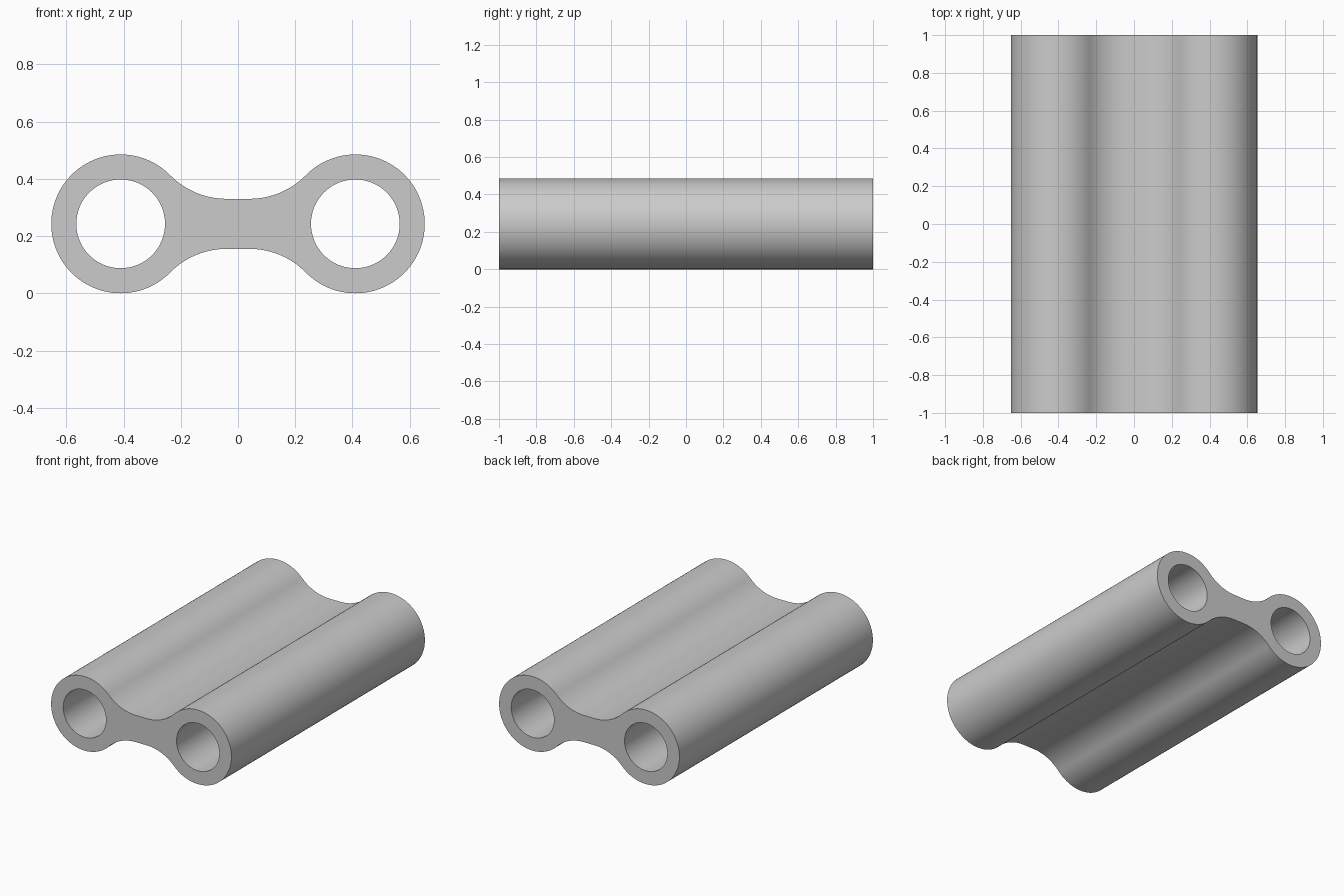
import bpy, bmesh
from math import atan2, cos, hypot, pi, sin

cube = bpy.data.objects.get("Cube")
if cube:
    bpy.data.objects.remove(cube)

LENGTH = 2.0
TUBE_X, TUBE_Z = 0.41, 0.2425      # tube centre
OUTER, BORE = 0.2425, 0.155        # tube radii
WEB_HALF = 0.0875                  # half thickness of the web at its middle
FLAT_X = 0.04                      # half width of the flat part of the web


def arc(cx, cz, radius, start, end, steps):
    angles = [start + (end - start) * i / steps for i in range(steps + 1)]
    return [(cx + radius * cos(a), cz + radius * sin(a)) for a in angles]


# Fillet arc tangent to both the flat web and the tube
dx = TUBE_X - FLAT_X
fillet = (dx**2 + WEB_HALF**2 - OUTER**2) / (2 * (OUTER - WEB_HALF))
fillet_z = WEB_HALF + fillet
touch = atan2(fillet_z, -dx)

# Upper right quarter of the outline, mirrored to the other three
quarter = arc(TUBE_X, 0, OUTER, 0, touch, 36)
quarter += arc(FLAT_X, fillet_z, fillet, touch - pi, -pi / 2, 16)[1:]
upper = quarter + [(-x, z) for x, z in reversed(quarter)]
outline = upper + [(x, -z) for x, z in reversed(upper[1:-1])]
bores = [arc(side * TUBE_X, 0, BORE, 0, 2 * pi, 64)[:-1] for side in (-1, 1)]

# Fill the end face between the outline and the two bores, then extrude it
bm = bmesh.new()
edges = []
for loop in [outline] + bores:
    verts = [bm.verts.new((x, -LENGTH / 2, TUBE_Z + z)) for x, z in loop]
    edges += [bm.edges.new((v, verts[i - 1])) for i, v in enumerate(verts)]
bmesh.ops.triangle_fill(bm, edges=edges, use_beauty=True, normal=(0, -1, 0))
# Keep the bores open
for face in list(bm.faces):
    c = face.calc_center_median()
    if hypot(abs(c.x) - TUBE_X, c.z - TUBE_Z) < BORE * 0.98 and all(
            hypot(abs(v.co.x) - TUBE_X, v.co.z - TUBE_Z) < BORE * 1.01 for v in face.verts):
        bm.faces.remove(face)
result = bmesh.ops.extrude_face_region(bm, geom=bm.faces[:], use_keep_orig=True)
moved = [g for g in result["geom"] if isinstance(g, bmesh.types.BMVert)]
bmesh.ops.translate(bm, verts=moved, vec=(0, LENGTH, 0))
bmesh.ops.recalc_face_normals(bm, faces=bm.faces[:])

mesh = bpy.data.meshes.new("double_tube")
bm.to_mesh(mesh)
bm.free()
body = bpy.data.objects.new("double_tube", mesh)
bpy.context.collection.objects.link(body)

# Plain grey material
grey = bpy.data.materials.new("grey")
grey.use_nodes = True
colour = (0.6, 0.6, 0.6, 1)
grey.diffuse_color = colour
grey.node_tree.nodes["Principled BSDF"].inputs["Base Color"].default_value = colour
mesh.materials.append(grey)

# Smooth walls with crisp end edges
bpy.ops.object.select_all(action="DESELECT")
body.select_set(True)
bpy.context.view_layer.objects.active = body
bpy.ops.object.shade_smooth_by_angle(angle=pi / 6)
